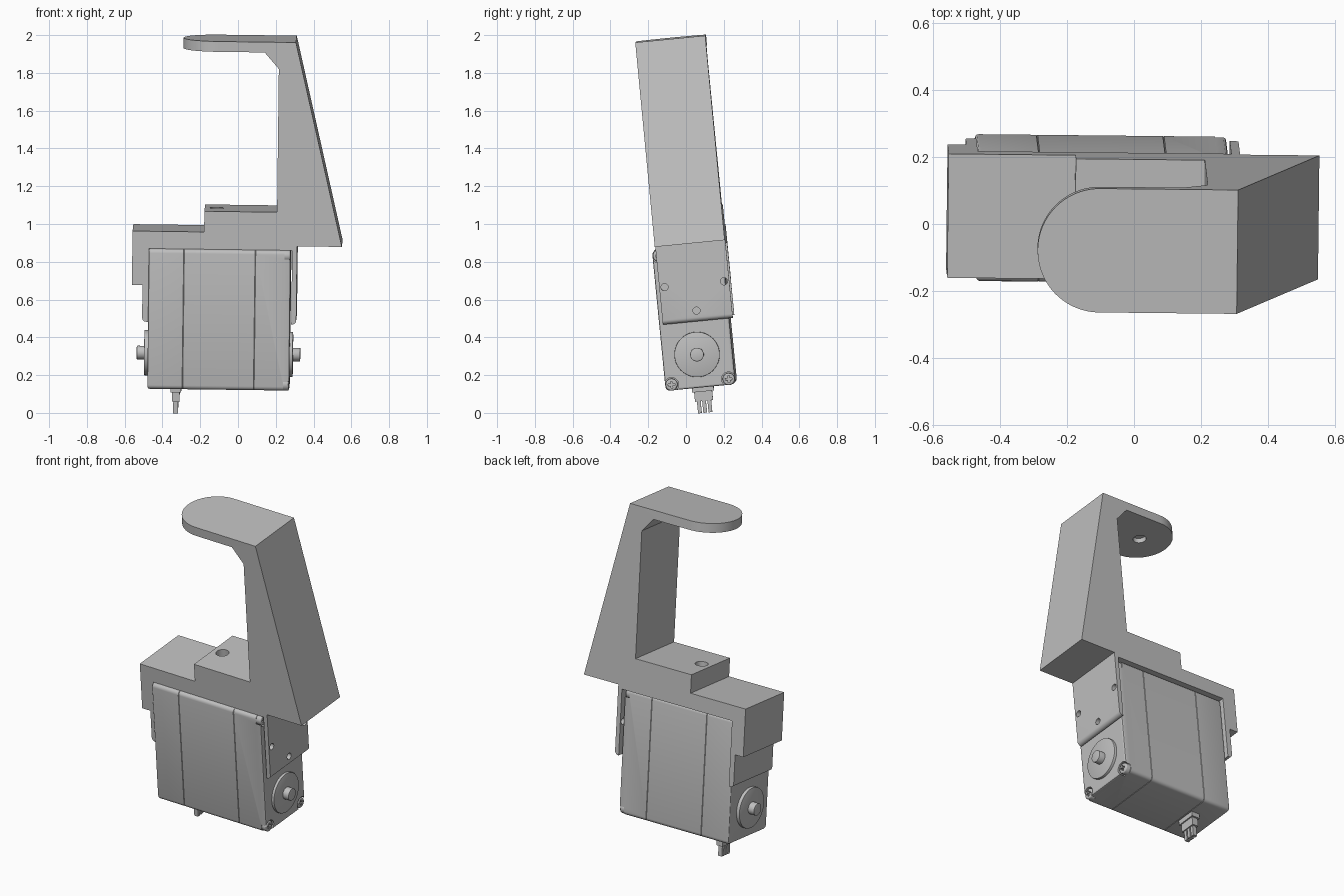
import bpy, bmesh
from math import radians, pi, cos, sin
from mathutils import Matrix

if "Cube" in bpy.data.objects:
    bpy.data.objects.remove(bpy.data.objects["Cube"], do_unlink=True)

grey = bpy.data.materials.new("plain_grey")
grey.use_nodes = True
COLOUR = (0.52, 0.52, 0.52, 1)
grey.diffuse_color = COLOUR
grey.node_tree.nodes["Principled BSDF"].inputs["Base Color"].default_value = COLOUR

parts = []


def place(a, b, t, axis):
    """Put profile point (a, b) at distance t along the axis."""
    return {"X": (t, a, b), "Y": (a, t, b), "Z": (a, b, t)}[axis]


def prism(name, pts, axis, lo, hi, bevels=()):
    """Extrude a profile; bevels are (edge test, width, segments)."""
    bm = bmesh.new()
    base = bm.faces.new([bm.verts.new(place(a, b, lo, axis)) for a, b in pts])
    ext = bmesh.ops.extrude_face_region(bm, geom=[base])
    step = place(0, 0, hi - lo, axis)
    moved = [g for g in ext["geom"] if isinstance(g, bmesh.types.BMVert)]
    bmesh.ops.translate(bm, verts=moved, vec=step)
    bmesh.ops.recalc_face_normals(bm, faces=bm.faces)
    for test, width, segs in bevels:
        edges = [e for e in bm.edges if test(e.verts[0].co, e.verts[1].co)]
        bmesh.ops.bevel(bm, geom=edges, offset=width, segments=segs,
                        profile=0.5, affect="EDGES", clamp_overlap=True)
    mesh = bpy.data.meshes.new(name)
    bm.to_mesh(mesh)
    bm.free()
    mesh.materials.append(grey)
    ob = bpy.data.objects.new(name, mesh)
    bpy.context.collection.objects.link(ob)
    parts.append(ob)
    return ob


def rect(a0, a1, b0, b1):
    return [(a0, b0), (a1, b0), (a1, b1), (a0, b1)]


def circle(a, b, r, n=32):
    return [(a + r * cos(2 * pi * i / n), b + r * sin(2 * pi * i / n)) for i in range(n)]


def cut(target, cutter):
    """Subtract a helper from the target, then drop the helper."""
    cutter.hide_render = True
    mod = target.modifiers.new("cut", "BOOLEAN")
    mod.operation, mod.solver, mod.object = "DIFFERENCE", "EXACT", cutter
    bpy.context.view_layer.objects.active = target
    bpy.ops.object.modifier_apply(modifier=mod.name)
    parts.remove(cutter)
    bpy.data.objects.remove(cutter, do_unlink=True)


# Bracket: one side profile with cradle, stepped top, slanted post and finger plate
LEFT, RIGHT = -0.468, 0.290
TIP, FRONT, BACK = -0.30, -0.17, 0.202
profile = [
    (TIP, 0.986), (0.297, 0.986), (0.553, -0.098), (0.316, -0.098),
    (0.316, -0.515), (RIGHT, -0.515), (RIGHT, -0.12), (LEFT, -0.12),
    (LEFT, -0.51), (-0.5, -0.51), (-0.5, -0.315), (-0.556, -0.315),
    (-0.556, -0.028), (-0.177, -0.028), (-0.177, 0.082), (0.208, 0.082),
    (0.208, 0.844), (0.132, 0.931), (TIP, 0.931)]


def tip_edge(p, q):
    return abs(p.x - TIP) < 1e-4 and abs(q.x - TIP) < 1e-4 and abs(p.z - q.z) > 0.01


def foot_edge(p, q):
    return (abs(p.y - q.y) > 0.1 and p.z < -0.505
            and (p.x > RIGHT + 0.01 or p.x < LEFT - 0.01))


bracket = prism("bracket", profile, "Y", FRONT, BACK,
                [(tip_edge, 0.1855, 20), (foot_edge, 0.022, 5)])
mid = (FRONT + BACK) / 2
cut(bracket, prism("step_hole", circle(-0.114, mid, 0.037), "Z", -0.05, 0.2))
cut(bracket, prism("finger_hole", circle(-0.114, mid, 0.037), "Z", 0.9, 0.96))
for y, z in ((-0.142, -0.318), (0.174, -0.318), (0.014, -0.458)):
    cut(bracket, prism("side_hole", circle(y, z, 0.019, 20), "X", 0.25, 0.4))

# Motor housing: three sections meeting at fine seams
Y0, Y1, Z0, Z1 = -0.19, 0.182, -0.866, -0.12
ends = [LEFT, -0.282, 0.096, 0.283]


def along(p, q):
    return abs(p.x - q.x) > 0.05


def at(x):
    return lambda p, q: abs(p.x - x) < 1e-4 and abs(q.x - x) < 1e-4


for i, name in enumerate(("left_cap", "middle_case", "right_cap")):
    a, b = ends[i], ends[i + 1]
    cap = prism(name, rect(Y0, Y1, Z0, Z1), "X", a, b,
                [(along, 0.022, 4),
                 (at(a), 0.012 if i == 0 else 0.002, 3 if i == 0 else 1),
                 (at(b), 0.008 if i == 2 else 0.002, 2 if i == 2 else 1)])

# Corner screws sitting in notches of the right cap
for y in (Y0 + 0.034, Y1 - 0.034):
    for z in (Z0 + 0.030, Z1 - 0.030):
        cut(cap, prism("notch", circle(y, z, 0.038, 24), "X", 0.25, 0.4))
        screw = prism("screw", circle(y, z, 0.032, 24), "X", 0.245, 0.281,
                      [(at(0.281), 0.008, 3)])
        for w, h in ((0.005, 0.018), (0.018, 0.005)):
            cut(screw, prism("slot", rect(y - w, y + w, z - h, z + h), "X", 0.27, 0.3))

# Output hubs on both ends
HUB_Y, HUB_Z = -0.006, -0.69
for side, face, disc, boss in (("left", 0.28, 0.299, 0.338),
                               ("right", LEFT, -0.488, -0.528)):
    for label, r, x in (("disc", 0.12, disc), ("boss", 0.036, boss)):
        prism(side + "_hub_" + label, circle(HUB_Y, HUB_Z, r, 48), "X", face, x,
              [(at(x), 0.003, 2)])

# Cable plug with flange and three pins
PLUG = -0.318
prism("plug_flange", rect(PLUG - 0.028, PLUG + 0.028, -0.058, 0.058), "Z", -0.895, -0.86)
prism("plug_body", rect(PLUG - 0.020, PLUG + 0.020, -0.048, 0.048), "Z", -0.945, -0.89)
for k in (-1, 0, 1):
    y = k * 0.028
    prism("pin", rect(PLUG - 0.013, PLUG + 0.013, y - 0.010, y + 0.010), "Z", -1.008, -0.94)

# Smooth round faces and tilt the whole assembly
tilt = (Matrix.Translation((0, 0, 1)) @ Matrix.Rotation(radians(-0.6), 4, "Z")
        @ Matrix.Rotation(radians(0.75), 4, "Y") @ Matrix.Rotation(radians(5.6), 4, "X"))
bpy.ops.object.select_all(action="DESELECT")
for ob in parts:
    ob.data.transform(tilt)
    ob.select_set(True)
bpy.context.view_layer.objects.active = bracket
bpy.ops.object.shade_smooth_by_angle(angle=radians(30))
